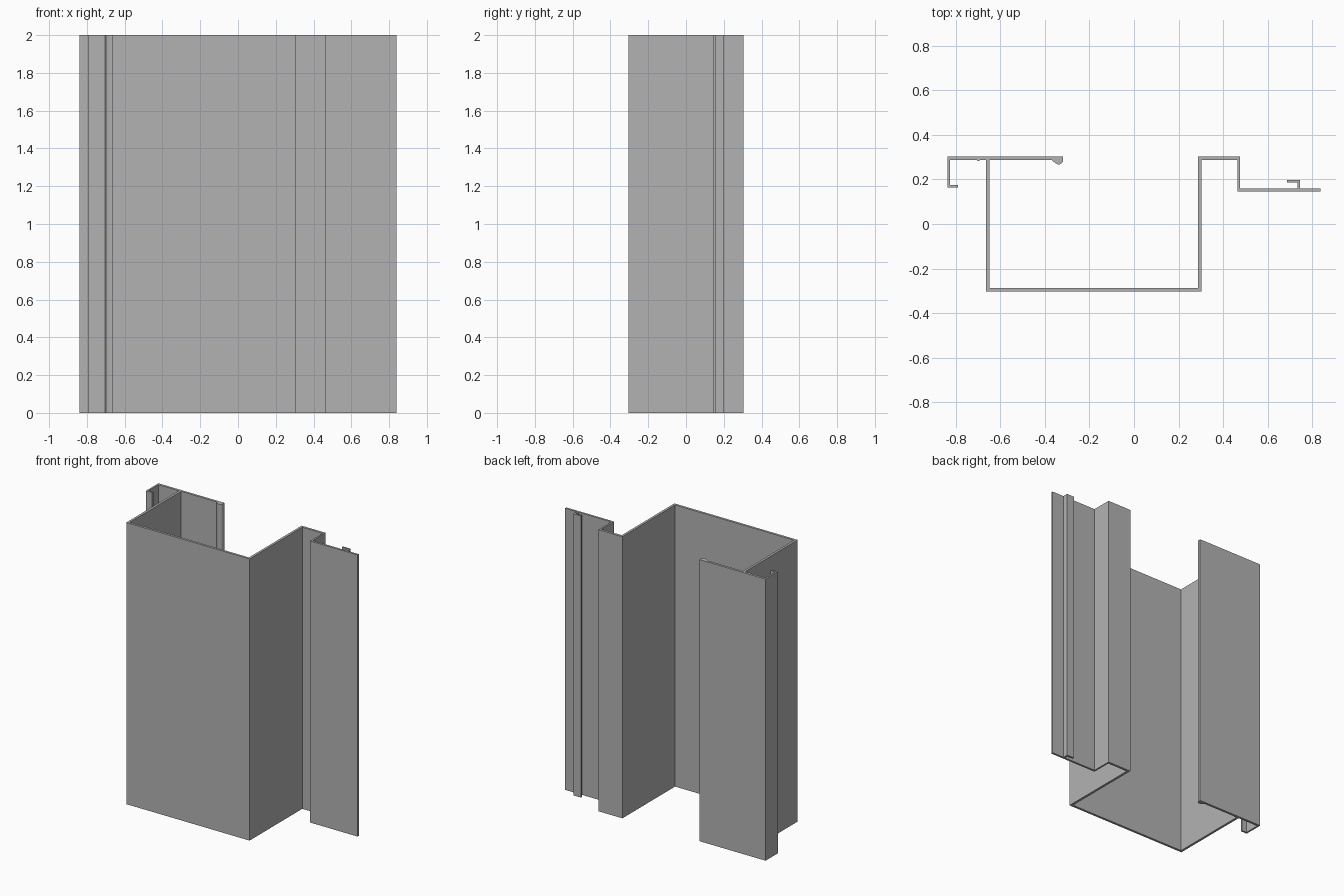
import bpy
import bmesh
import math

cube = bpy.data.objects.get("Cube")
if cube:
    bpy.data.objects.remove(cube, do_unlink=True)

# Main levels of the cross-section
HEIGHT = 2.0
LEFT, RIGHT = -0.838, 0.838
BACK, FRONT = 0.304, -0.304
WALL = 0.017
THIN = 0.012
WEB_L, WEB_R = -0.665, 0.304      # outer faces of the two webs
STEP = 0.476                      # outer face of the step on the left flange
SEAT = 0.145                      # front face of the stepped flange
BACK_IN = BACK - WALL


def make_material(name, value):
    mat = bpy.data.materials.new(name)
    mat.use_nodes = True
    colour = (value, value, value, 1.0)
    mat.diffuse_color = colour
    mat.node_tree.nodes["Principled BSDF"].inputs["Base Color"].default_value = colour
    return mat


def arc(cx, cy, radius, start, end, steps):
    """Points on an arc, angles in degrees."""
    angles = [math.radians(start + (end - start) * i / steps) for i in range(steps + 1)]
    return [(cx + radius * math.cos(a), cy + radius * math.sin(a)) for a in angles]


def extrude_outline(name, outline, height, mat):
    """Extrude a closed outline upward from the ground."""
    bm = bmesh.new()
    base = bm.faces.new([bm.verts.new((x, y, 0.0)) for x, y in outline])
    result = bmesh.ops.extrude_face_region(bm, geom=[base], use_keep_orig=True)
    top = [v for v in result["geom"] if isinstance(v, bmesh.types.BMVert)]
    bmesh.ops.translate(bm, verts=top, vec=(0, 0, height))
    bmesh.ops.recalc_face_normals(bm, faces=bm.faces)
    mesh = bpy.data.meshes.new(name)
    bm.to_mesh(mesh)
    bm.free()
    mesh.materials.append(mat)
    obj = bpy.data.objects.new(name, mesh)
    bpy.context.collection.objects.link(obj)
    return obj


# Hooked edge on the right, with a small nib behind the flange
lip_y = 0.164
hooked_edge = [
    (LEFT, BACK), (LEFT, lip_y), (-0.789, lip_y), (-0.789, lip_y + THIN),
    (LEFT + THIN, lip_y + THIN), (LEFT + THIN, BACK_IN),
    (-0.705, BACK_IN), (-0.7, BACK_IN - 0.005), (-0.69, BACK_IN),
]

# Outside of the channel and underside of the stepped flange
channel_outside = [
    (WEB_L, BACK_IN), (WEB_L, FRONT), (WEB_R, FRONT), (WEB_R, BACK_IN),
    (STEP - THIN, BACK_IN), (STEP - THIN, SEAT), (RIGHT, SEAT),
]

# Small hook standing on the back of the stepped flange
flange_y = SEAT + 0.015
hook_x, hook_y = 0.745, 0.198
flange_hook = [
    (RIGHT, flange_y), (hook_x, flange_y), (hook_x, hook_y),
    (0.687, hook_y), (0.687, hook_y - THIN),
    (hook_x - THIN, hook_y - THIN), (hook_x - THIN, flange_y),
]

# Back of the step and inside of the channel
channel_inside = [
    (STEP, flange_y), (STEP, BACK), (WEB_R - WALL, BACK),
    (WEB_R - WALL, FRONT + WALL), (WEB_L + WALL, FRONT + WALL),
    (WEB_L + WALL, BACK_IN),
]

# Rounded bead on the free end of the back flange
bead = [(-0.37, BACK_IN)] + arc(-0.338, BACK_IN, 0.02, -120, 0, 6) + [(-0.318, BACK)]

steel = make_material("mid grey", 0.45)
frame = extrude_outline(
    "frame_profile",
    hooked_edge + channel_outside + flange_hook + channel_inside + bead,
    HEIGHT, steel)

# Crisp folds, soft bead
bpy.ops.object.select_all(action="DESELECT")
frame.select_set(True)
bpy.context.view_layer.objects.active = frame
bpy.ops.object.shade_smooth_by_angle(angle=math.radians(30))
